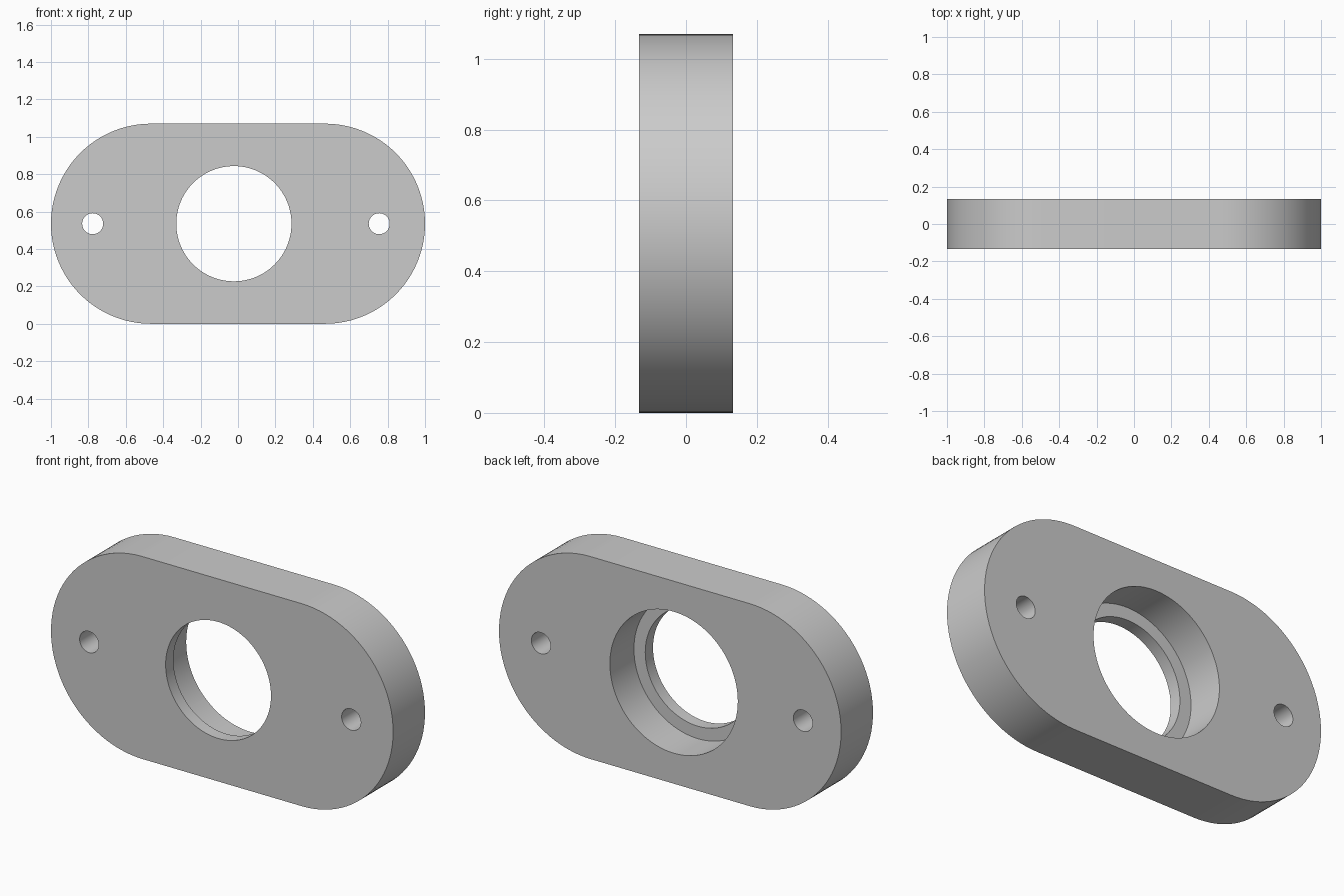
import bpy
import bmesh
from math import cos, sin, pi, radians
from mathutils import Vector

if "Cube" in bpy.data.objects:
    bpy.data.objects.remove(bpy.data.objects["Cube"], do_unlink=True)

RADIUS = 0.535          # end radius, half the plate height
HALF_DEPTH = 0.133
STRAIGHT = 1 - RADIUS   # half length of the flat edges
MID_Z = RADIUS

metal = bpy.data.materials.new("plain grey")
metal.use_nodes = True
grey = (0.6, 0.6, 0.6, 1)
metal.diffuse_color = grey
metal.node_tree.nodes["Principled BSDF"].inputs["Base Color"].default_value = grey


def prism(name, outline, y0, y1):
    """Extrude an x-z outline from y0 to y1."""
    bm = bmesh.new()
    face = bm.faces.new([bm.verts.new((x, y0, z)) for x, z in outline])
    new = bmesh.ops.extrude_face_region(bm, geom=[face])["geom"]
    verts = [v for v in new if isinstance(v, bmesh.types.BMVert)]
    bmesh.ops.translate(bm, verts=verts, vec=Vector((0, y1 - y0, 0)))
    bmesh.ops.recalc_face_normals(bm, faces=bm.faces)
    mesh = bpy.data.meshes.new(name)
    bm.to_mesh(mesh)
    bm.free()
    mesh.materials.append(metal)
    obj = bpy.data.objects.new(name, mesh)
    bpy.context.collection.objects.link(obj)
    return obj


def arc(cx, radius, start, sweep, steps):
    return [(cx + radius * cos(start + sweep * i / steps),
             MID_Z + radius * sin(start + sweep * i / steps))
            for i in range(steps + 1)]


# Plate with rounded ends
outline = arc(STRAIGHT, RADIUS, -pi / 2, pi, 48) + arc(-STRAIGHT, RADIUS, pi / 2, pi, 48)
plate = prism("flange_plate", outline, -HALF_DEPTH, HALF_DEPTH)

# Holes: centre x, radius, front limit (the bearing seat is open only at the back)
holes = {
    "centre_bore": (-0.022, 0.308, -0.3),
    "bearing_seat": (-0.022, 0.374, -0.068),
    "right_bolt_hole": (-0.777, 0.056, -0.3),
    "left_bolt_hole": (0.755, 0.056, -0.3),
}
bpy.context.view_layer.objects.active = plate
for name, (x, radius, front) in holes.items():
    cutter = prism(name, arc(x, radius, 0, 2 * pi, 96)[:-1], front, 0.3)
    cutter.hide_render = True
    cut = plate.modifiers.new(name, "BOOLEAN")
    cut.operation = "DIFFERENCE"
    cut.solver = "EXACT"
    cut.object = cutter
    bpy.ops.object.modifier_apply(modifier=cut.name)
    bpy.data.objects.remove(cutter, do_unlink=True)

# Smooth curved walls, sharp rims
bpy.ops.object.select_all(action="DESELECT")
plate.select_set(True)
bpy.ops.object.shade_smooth_by_angle(angle=radians(30))
